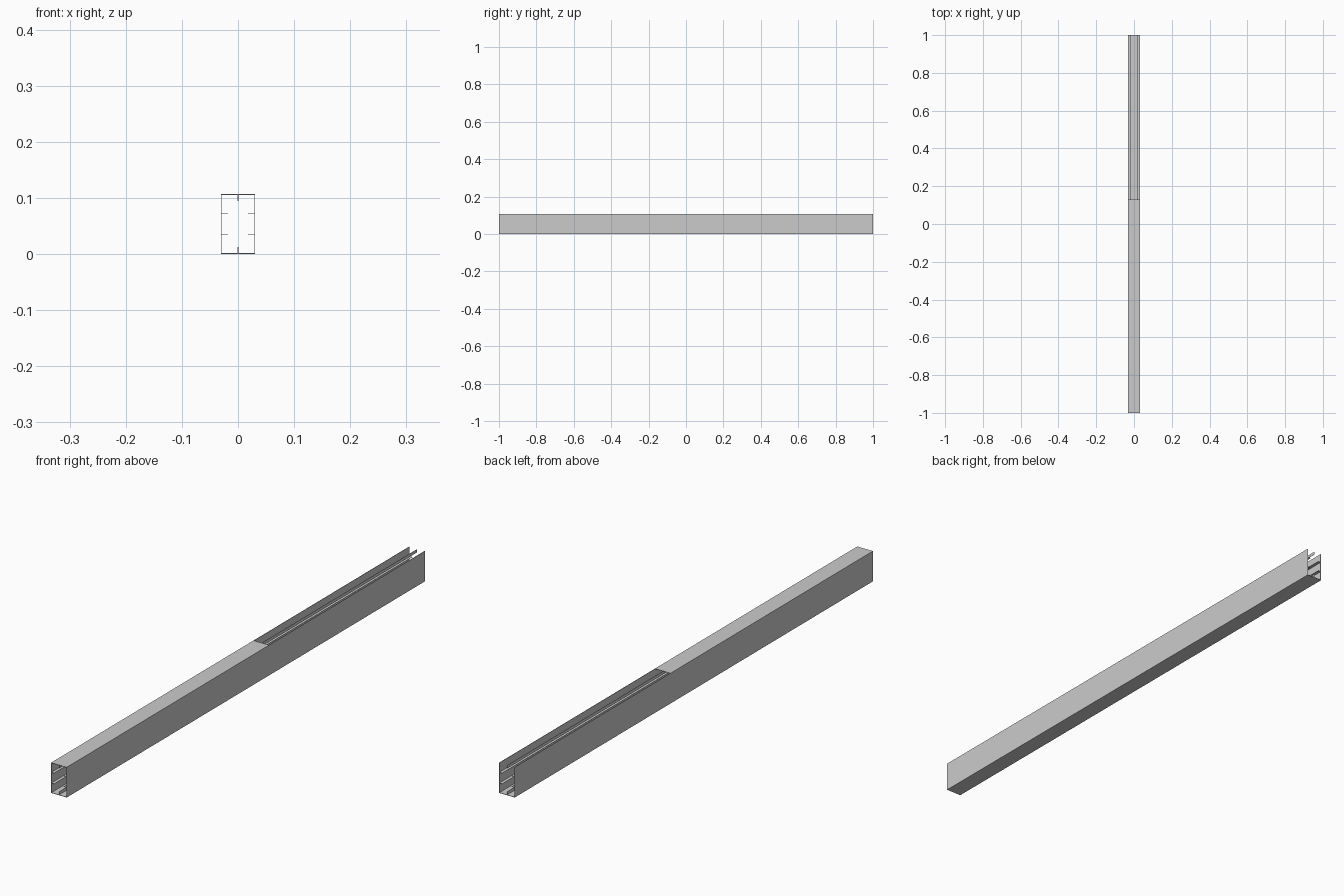
import bpy

if "Cube" in bpy.data.objects:
    bpy.data.objects.remove(bpy.data.objects["Cube"])

W, H, T = 0.0305, 0.107, 0.0015   # half width, height, sheet thickness
RIB = 0.0125                      # how far each rib reaches inward
RT = 0.001                        # rib thickness
TOP_END = 0.13                    # the top cover stops here


def box(name, x0, x1, y0, y1, z0, z1):
    bpy.ops.mesh.primitive_cube_add(
        size=1, location=((x0 + x1) / 2, (y0 + y1) / 2, (z0 + z1) / 2))
    ob = bpy.context.object
    ob.name = name
    ob.scale = (x1 - x0, y1 - y0, z1 - z0)
    bpy.ops.object.transform_apply(location=True, rotation=False, scale=True)
    return ob


# Channel floor and shorter top cover
box("floor_panel", -W + T, W - T, -1, 1, 0, T)
box("top_cover", -W + T, W - T, -1, TOP_END, H - T, H)

# Side walls with two inward ribs each
for side, s in (("left", -1), ("right", 1)):
    outer, inner = s * W, s * (W - T)
    box(side + "_wall", *sorted((outer, inner)), -1, 1, 0, H)
    for level, z in (("lower", 0.035), ("upper", 0.073)):
        box(f"{side}_{level}_rib", *sorted((inner, s * (W - RIB))),
            -1, 1, z - RT / 2, z + RT / 2)

# Centre ribs on the floor and under the top, full length
box("floor_rib", -RT / 2, RT / 2, -1, 1, T, RIB)
box("top_rib", -RT / 2, RT / 2, -1, 1, H - RIB, H - T)
